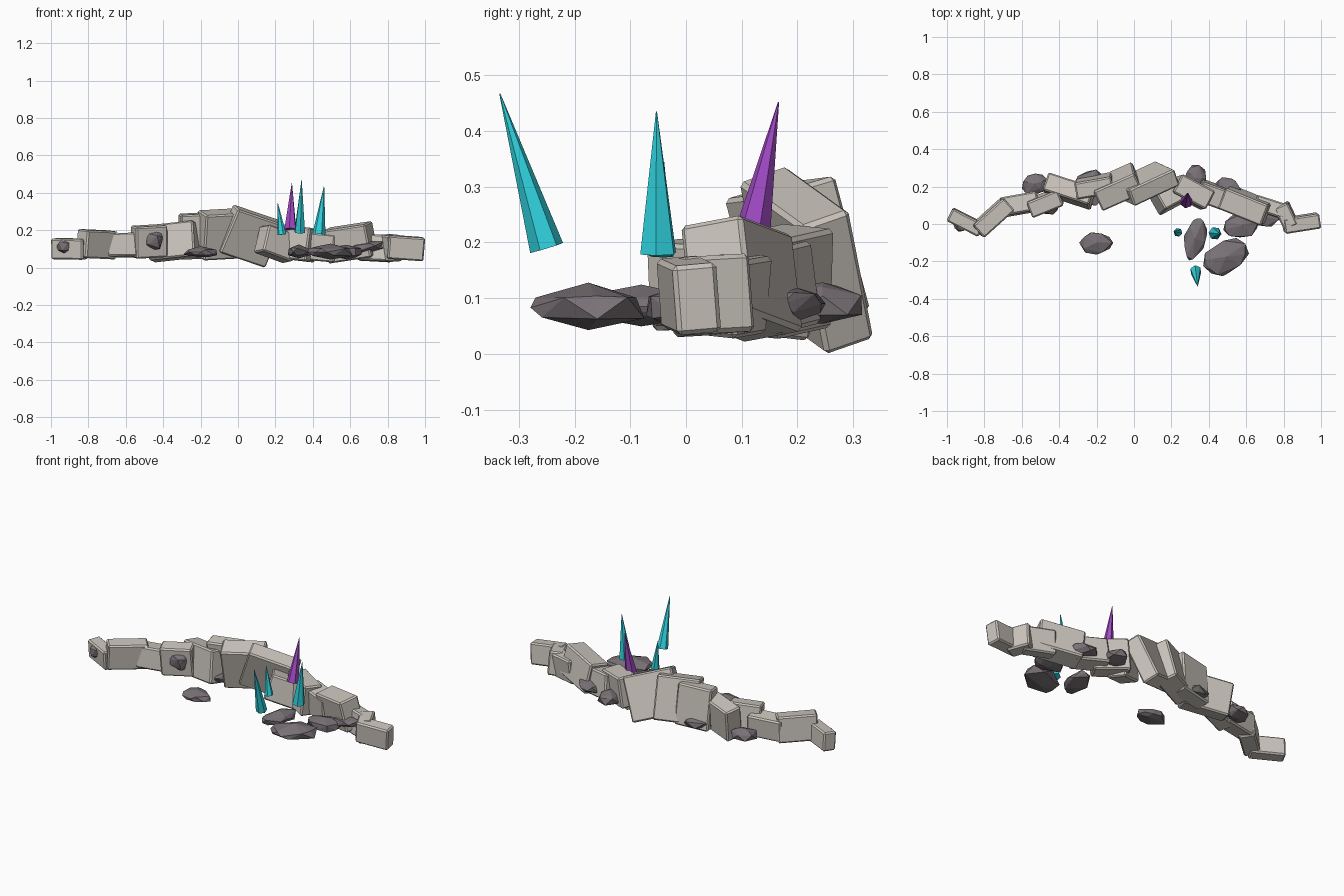
import bpy, bmesh, random
from math import radians
from mathutils import Vector, Euler, Matrix

random.seed(4)


def material(name, color):
    m = bpy.data.materials.new(name)
    m.diffuse_color = (*color, 1)
    return m


STONE = material("stone", (0.60, 0.56, 0.51))
RUBBLE = material("rubble", (0.19, 0.165, 0.18))
TEAL = material("teal_crystal", (0.03, 0.66, 0.75))
PURPLE = material("purple_crystal", (0.36, 0.07, 0.56))


def finish(name, bm, mat, matrix):
    mesh = bpy.data.meshes.new(name)
    bm.to_mesh(mesh)
    bm.free()
    mesh.transform(matrix)
    mesh.materials.append(mat)
    ob = bpy.data.objects.new(name, mesh)
    bpy.context.collection.objects.link(ob)
    return ob


def placed(loc, rot):
    return Matrix.Translation(loc) @ Euler([radians(a) for a in rot]).to_matrix().to_4x4()


def block(name, loc, size, rot):
    bm = bmesh.new()
    bmesh.ops.create_cube(bm, size=1)
    bmesh.ops.scale(bm, vec=size, verts=bm.verts)
    bmesh.ops.bevel(bm, geom=bm.edges[:], offset=0.008, segments=1, affect='EDGES')
    finish(name, bm, STONE, placed(loc, rot))


def rock(name, loc, radii, rot):
    bm = bmesh.new()
    bmesh.ops.create_icosphere(bm, subdivisions=1, radius=1)
    bmesh.ops.subdivide_edges(bm, edges=random.sample(bm.edges[:], 8), cuts=1)
    bmesh.ops.triangulate(bm, faces=bm.faces[:])
    for v in bm.verts:
        v.co = v.co.normalized() * random.uniform(0.94, 1.14)
    bmesh.ops.scale(bm, vec=radii, verts=bm.verts)
    finish(name, bm, RUBBLE, placed(loc, rot))


def crystal(name, base, tip, radius, mat):
    base, tip = Vector(base), Vector(tip)
    axis = tip - base
    bm = bmesh.new()
    bmesh.ops.create_cone(bm, cap_ends=True, segments=6, radius1=radius,
                          radius2=0.001, depth=axis.length)
    turn = axis.to_track_quat('Z', 'Y').to_matrix().to_4x4()
    finish(name, bm, mat, Matrix.Translation((base + tip) / 2) @ turn)


# Curved wall of tumbled stone blocks: left half to the crest, then right half
left_wall = [
    ((-0.90, 0.01, 0.10), (0.19, 0.075, 0.11), (4, 1, -27)),
    ((-0.755, 0.035, 0.125), (0.22, 0.09, 0.15), (5, 2, 42)),
    ((-0.61, 0.105, 0.12), (0.20, 0.10, 0.125), (-5, -1, 10)),
    ((-0.475, 0.115, 0.14), (0.18, 0.09, 0.17), (6, -3, 22)),
    ((-0.345, 0.175, 0.14), (0.26, 0.10, 0.19), (-8, -6, -18)),
    ((-0.21, 0.205, 0.17), (0.20, 0.09, 0.24), (6, -3, 10)),
    ((-0.09, 0.20, 0.178), (0.24, 0.12, 0.25), (15, -3, 24)),
    ((0.06, 0.216, 0.168), (0.28, 0.097, 0.255), (19, 17, 25)),
]
right_wall = [
    ((0.205, 0.15, 0.127), (0.19, 0.11, 0.15), (-6, 18, 28)),
    ((0.31, 0.17, 0.13), (0.20, 0.11, 0.18), (-5, 6, -28)),
    ((0.44, 0.15, 0.115), (0.20, 0.11, 0.15), (6, 5, -20)),
    ((0.60, 0.10, 0.135), (0.25, 0.12, 0.18), (10, -8, -22)),
    ((0.73, 0.085, 0.105), (0.18, 0.08, 0.14), (-6, 3, -18)),
    ((0.815, 0.045, 0.105), (0.13, 0.08, 0.14), (4, 3, -65)),
    ((0.895, 0.005, 0.105), (0.195, 0.08, 0.125), (5, 4, 9)),
]
for i, spec in enumerate(left_wall + right_wall):
    block(f"wall_block_{i + 1}", *spec)

# Loose rubble in front of, behind and wedged into the wall
rubble = [
    ((-0.20, -0.10, 0.083), (0.095, 0.06, 0.028), (0, 0, 0)),
    ((0.325, -0.08, 0.085), (0.06, 0.115, 0.036), (0, 0, -15)),
    ((0.495, -0.175, 0.083), (0.13, 0.093, 0.04), (0, 0, 35)),
    ((0.58, -0.005, 0.085), (0.105, 0.072, 0.036), (0, 0, 15)),
    ((0.69, 0.04, 0.11), (0.09, 0.055, 0.032), (0, -8, -10)),
    ((-0.53, 0.215, 0.085), (0.075, 0.062, 0.033), (0, 0, 20)),
    ((-0.23, 0.195, 0.085), (0.088, 0.10, 0.034), (0, 0, 0)),
    ((0.33, 0.245, 0.088), (0.062, 0.076, 0.036), (0, 0, 0)),
    ((0.50, 0.18, 0.09), (0.078, 0.065, 0.036), (0, 0, -20)),
    ((-0.455, 0.10, 0.145), (0.055, 0.055, 0.062), (0, 15, 0)),
    ((-0.925, 0.0, 0.112), (0.045, 0.042, 0.04), (0, 0, 0)),
]
for i, spec in enumerate(rubble):
    rock(f"rubble_rock_{i + 1}", *spec)

# Crystal spikes
crystal("front_crystal", (0.33, -0.25, 0.19), (0.34, -0.334, 0.467), 0.031, TEAL)
crystal("right_crystal", (0.433, -0.05, 0.18), (0.46, -0.053, 0.435), 0.035, TEAL)
crystal("small_crystal", (0.235, -0.045, 0.176), (0.213, -0.04, 0.345), 0.024, TEAL)
crystal("wall_crystal", (0.28, 0.117, 0.205), (0.288, 0.166, 0.452), 0.034, PURPLE)
